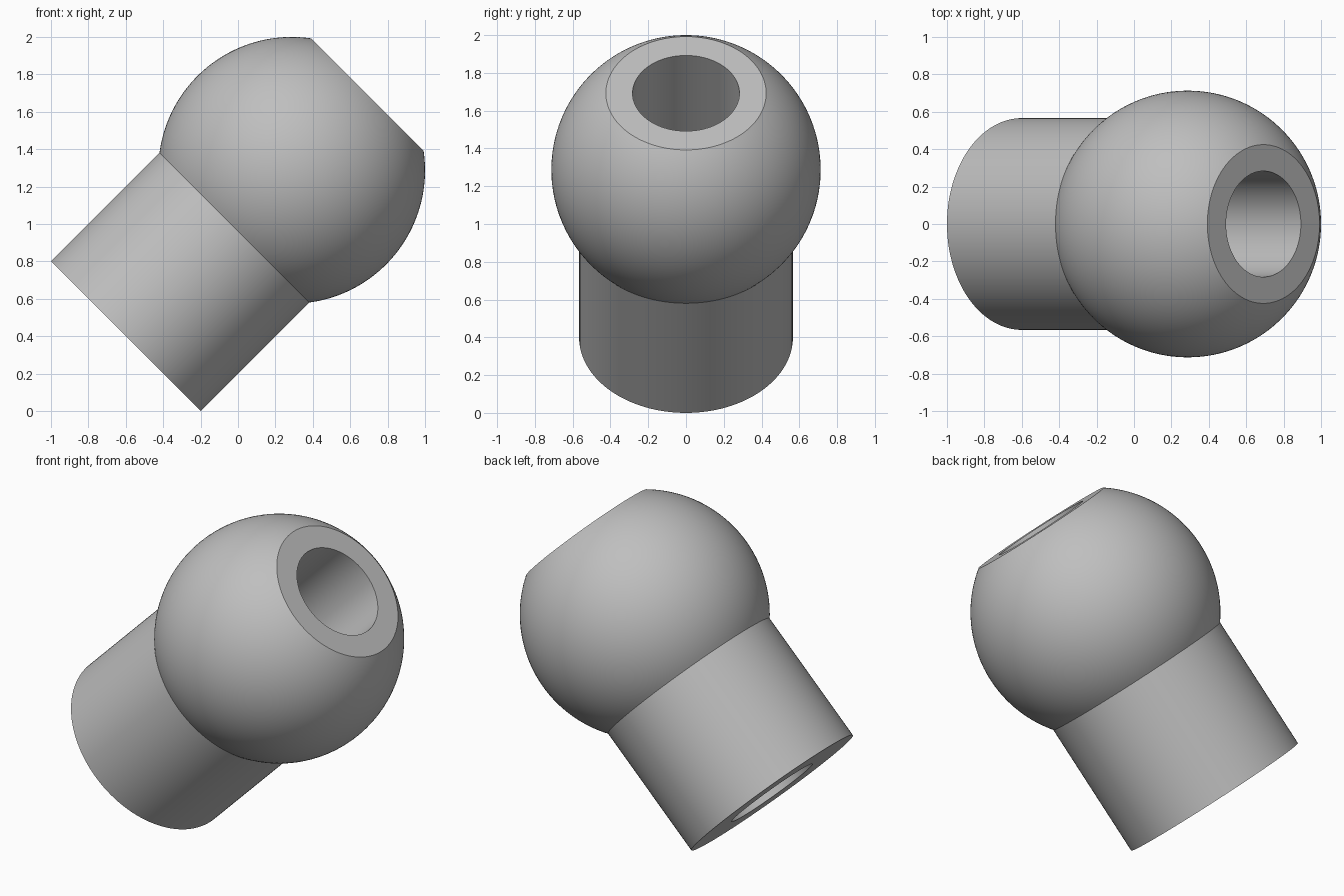
import bpy, bmesh, math
from mathutils import Matrix, Vector

if "Cube" in bpy.data.objects:
    bpy.data.objects.remove(bpy.data.objects["Cube"], do_unlink=True)

BALL_R, NECK_R, BORE_R = 0.713, 0.566, 0.283
FLAT_H, NECK_END = 0.573, -1.254      # along the axis, from the ball centre
SEGMENTS, ARC_STEPS = 128, 48

grey = bpy.data.materials.new("plain grey")
grey.use_nodes = True
colour = (0.52, 0.52, 0.52, 1)
grey.diffuse_color = colour
grey.node_tree.nodes["Principled BSDF"].inputs["Base Color"].default_value = colour

# Closed profile: bore, neck end, neck wall, ball arc, flat top
profile = [(BORE_R, FLAT_H), (BORE_R, NECK_END), (NECK_R, NECK_END)]
start = -math.acos(NECK_R / BALL_R)
end = math.asin(FLAT_H / BALL_R)
for i in range(ARC_STEPS + 1):
    a = start + (end - start) * i / ARC_STEPS
    profile.append((BALL_R * math.cos(a), BALL_R * math.sin(a)))

# Revolve the profile around the axis
bm = bmesh.new()
verts = [bm.verts.new((r, 0, h)) for r, h in profile]
edges = [bm.edges.new((v, verts[(i + 1) % len(verts)])) for i, v in enumerate(verts)]
bmesh.ops.spin(bm, geom=verts + edges, cent=(0, 0, 0), axis=(0, 0, 1),
               angle=math.tau, steps=SEGMENTS, use_merge=True)
bmesh.ops.remove_doubles(bm, verts=bm.verts, dist=1e-5)
bmesh.ops.recalc_face_normals(bm, faces=bm.faces)

# Tilt the axis toward +x and lift onto the ground
tilt = Matrix.Rotation(math.radians(45), 4, 'Y')
bm.transform(Matrix.Translation(Vector((0.287, 0, 1.287))) @ tilt)

mesh = bpy.data.meshes.new("ball_fitting")
bm.to_mesh(mesh)
bm.free()
mesh.materials.append(grey)
fitting = bpy.data.objects.new("ball_fitting", mesh)
bpy.context.collection.objects.link(fitting)

bpy.ops.object.select_all(action='DESELECT')
fitting.select_set(True)
bpy.context.view_layer.objects.active = fitting
bpy.ops.object.shade_smooth_by_angle(angle=math.radians(25))
